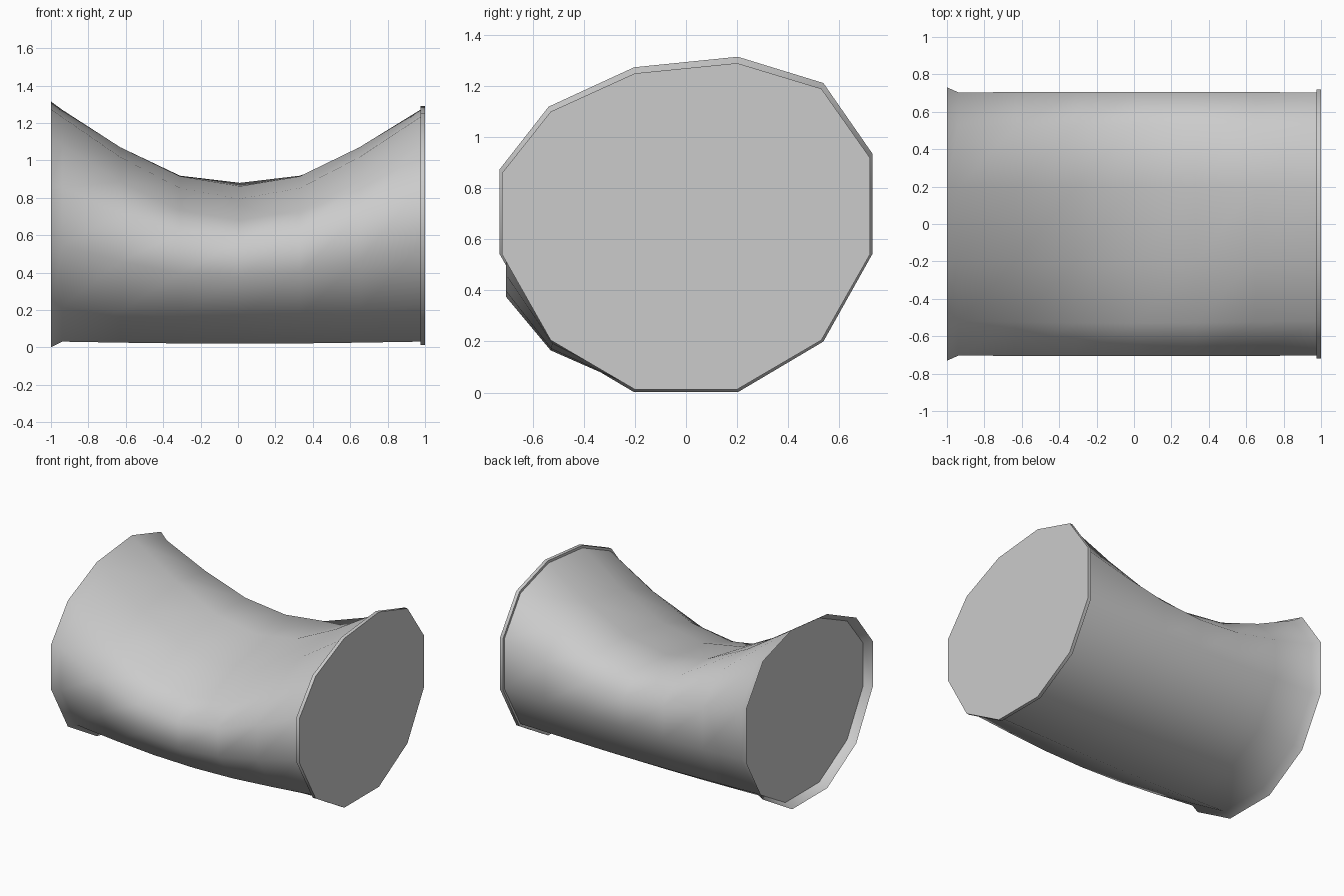
import bpy, bmesh, math

if "Cube" in bpy.data.objects:
    bpy.data.objects.remove(bpy.data.objects["Cube"])

# 12-sided cross-sections (y, z): wide end and narrow, tilted waist
END = [(-.72, .54), (-.72, .86), (-.53, 1.10), (-.2, 1.25), (.2, 1.29), (.53, 1.19),
       (.72, .92), (.72, .54), (.53, .205), (.2, .012), (-.2, .012), (-.53, .205)]
WAIST = [(-.705, .375), (-.705, .57), (-.53, .68), (-.2, .795), (.2, .862), (.53, .88),
         (.705, .74), (.705, .52), (.53, .21), (.2, .02), (-.2, .02), (-.53, .165)]


def scaled(sy, sz, mid=.65):
    return [(y * sy, mid + (z - .65) * sz) for y, z in END]


BODY = scaled(.978, .97)


def blend(t):
    return [(a[0] + (b[0] - a[0]) * t, a[1] + (b[1] - a[1]) * t) for a, b in zip(BODY, WAIST)]


def loft(name, stations, caps):
    bm = bmesh.new()
    rings = [[bm.verts.new((x, y, z)) for y, z in sec] for x, sec in stations]
    n = len(END)
    for r, s in zip(rings, rings[1:]):
        for i in range(n):
            j = (i + 1) % n
            bm.faces.new((r[i], r[j], s[j], s[i]))
    for c in caps:
        bm.faces.new(rings[c])
    bmesh.ops.recalc_face_normals(bm, faces=bm.faces)
    me = bpy.data.meshes.new(name)
    bm.to_mesh(me)
    bm.free()
    ob = bpy.data.objects.new(name, me)
    bpy.context.collection.objects.link(ob)
    bpy.ops.object.select_all(action='DESELECT')
    ob.select_set(True)
    bpy.context.view_layer.objects.active = ob
    bpy.ops.object.shade_smooth_by_angle(angle=math.radians(65))
    return ob


# Saddle-shaped body with a flared open rim on the left
sag = [(-.94, 0), (-.63, .49), (-.31, .87), (.01, 1), (.33, .87), (.65, .49), (.975, 0)]
loft("saddle_body", [(-1, scaled(1.015, 1.028, .657))] + [(x, blend(t)) for x, t in sag], (-1,))

# Flat cap recessed behind the flared rim
cap = loft("recessed_cap", [(-.94, BODY)], (0,))
if cap.data.polygons[0].normal.x > 0:
    cap.data.flip_normals()

# Thin stepped end plate on the right
loft("end_plate", [(.975, scaled(1, 1)), (1, scaled(1, 1))], (0, -1))
